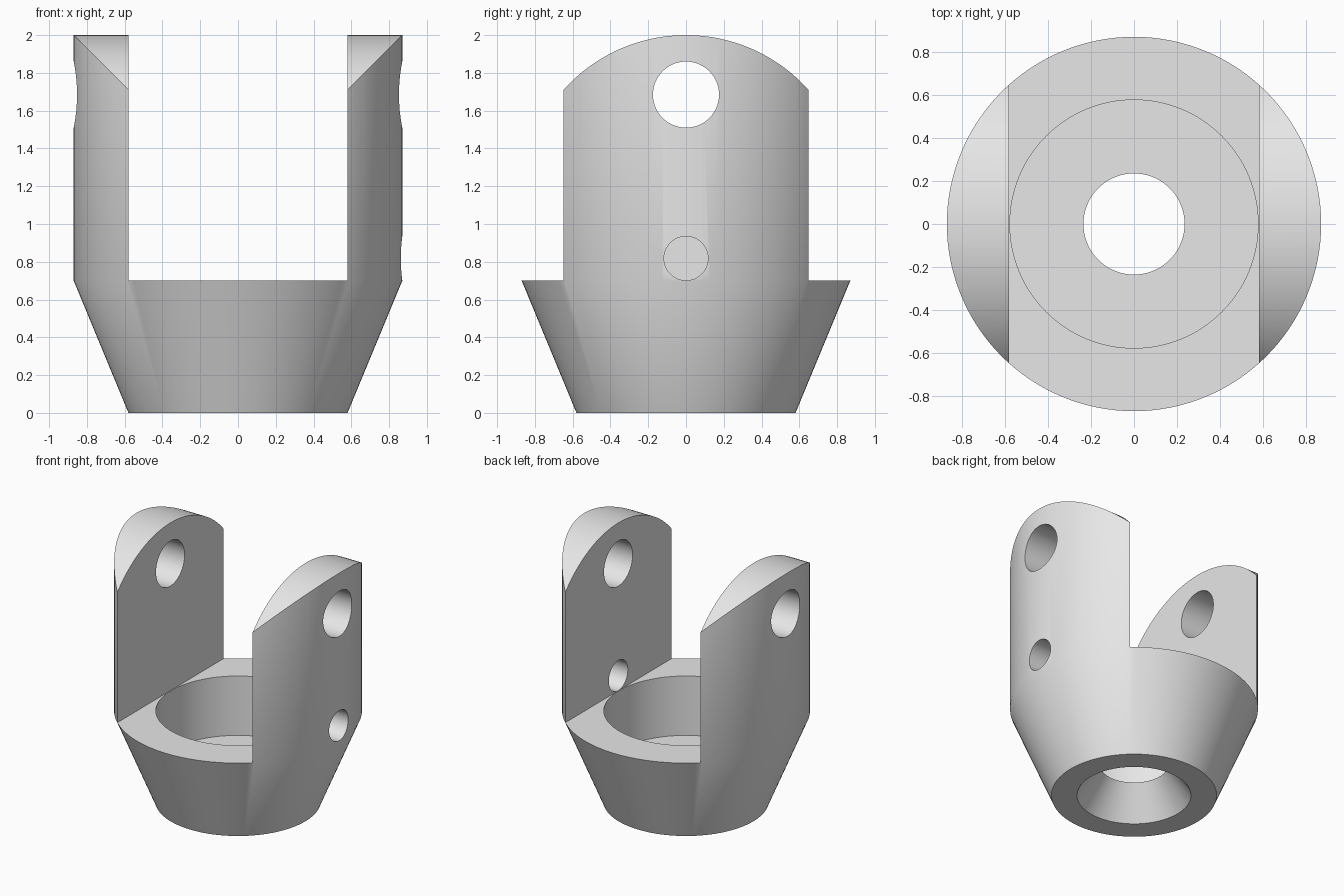
import bpy, bmesh
from math import sin, cos, pi, radians
from mathutils import Matrix, Vector

cube = bpy.data.objects.get("Cube")
if cube:
    bpy.data.objects.remove(cube, do_unlink=True)

SEGMENTS = 128
RADIUS, SLOT, SHOULDER, TOP = 0.87, 0.58, 0.70, 2.0

grey = bpy.data.materials.new("light grey")
grey.use_nodes = True
grey.diffuse_color = (0.8, 0.8, 0.8, 1)
grey.node_tree.nodes["Principled BSDF"].inputs["Base Color"].default_value = (0.8, 0.8, 0.8, 1)


def finish(name, bm):
    bmesh.ops.recalc_face_normals(bm, faces=bm.faces)
    mesh = bpy.data.meshes.new(name)
    bm.to_mesh(mesh)
    bm.free()
    mesh.materials.append(grey)
    obj = bpy.data.objects.new(name, mesh)
    bpy.context.collection.objects.link(obj)
    return obj


def lathe(name, profile):
    """Revolve a closed (radius, height) profile around z."""
    bm = bmesh.new()
    rings = []
    for i in range(SEGMENTS):
        a = 2 * pi * i / SEGMENTS
        rings.append([bm.verts.new((r * cos(a), r * sin(a), z)) for r, z in profile])
    n = len(profile)
    for i in range(SEGMENTS):
        p, q = rings[i], rings[(i + 1) % SEGMENTS]
        for j in range(n):
            k = (j + 1) % n
            bm.faces.new((p[j], q[j], q[k], p[k]))
    return finish(name, bm)


def prism(name, outline, x0, x1):
    """Extrude a (y, z) outline along x."""
    bm = bmesh.new()
    face = bm.faces.new([bm.verts.new((x0, y, z)) for y, z in outline])
    moved = bmesh.ops.extrude_face_region(bm, geom=[face])["geom"]
    verts = [v for v in moved if isinstance(v, bmesh.types.BMVert)]
    bmesh.ops.translate(bm, verts=verts, vec=(x1 - x0, 0, 0))
    return finish(name, bm)


def circle(radius, z, count=64):
    return [(radius * cos(2 * pi * i / count), z + radius * sin(2 * pi * i / count))
            for i in range(count)]


def cut(target, cutter, operation="DIFFERENCE"):
    cutter.hide_render = True
    mod = target.modifiers.new("cut", "BOOLEAN")
    mod.operation, mod.solver, mod.object = operation, "EXACT", cutter
    bpy.context.view_layer.objects.active = target
    bpy.ops.object.modifier_apply(modifier=mod.name)
    bpy.data.objects.remove(cutter, do_unlink=True)


# Tapered cup with countersunk bottom hole, extended upward as a tube
body = lathe("clevis_body", [
    (0.235, 0.24), (0.40, 0), (SLOT, 0), (RADIUS, SHOULDER),
    (RADIUS, 2.1), (SLOT - 0.003, 2.1), (SLOT - 0.003, 0.24)])

# Wide slot that leaves two upright ears
cut(body, prism("slot_cutter", [(-1.5, SHOULDER), (1.5, SHOULDER), (1.5, 2.5), (-1.5, 2.5)],
                -SLOT, SLOT))

# Rounded ear tops
arc = [(RADIUS * cos(radians(a)), TOP - RADIUS + RADIUS * sin(radians(a)))
       for a in range(30, 151, 2)]
shoulder_z = arc[0][1]
cut(body, prism("arch_limit", [(1.2, -0.5), (1.2, shoulder_z)] + arc
                + [(-1.2, shoulder_z), (-1.2, -0.5)], -1.5, 1.5), "INTERSECT")

# Pin hole through both ears, small hole through the left ear only
cut(body, prism("pin_hole_cutter", circle(0.175, 1.685), -1.5, 1.5))
cut(body, prism("small_hole_cutter", circle(0.1165, 0.818), 0.4, 1.5))

# Smooth round walls with crisp edges
bpy.ops.object.select_all(action="DESELECT")
body.select_set(True)
bpy.context.view_layer.objects.active = body
bpy.ops.object.shade_smooth_by_angle(angle=radians(30))
